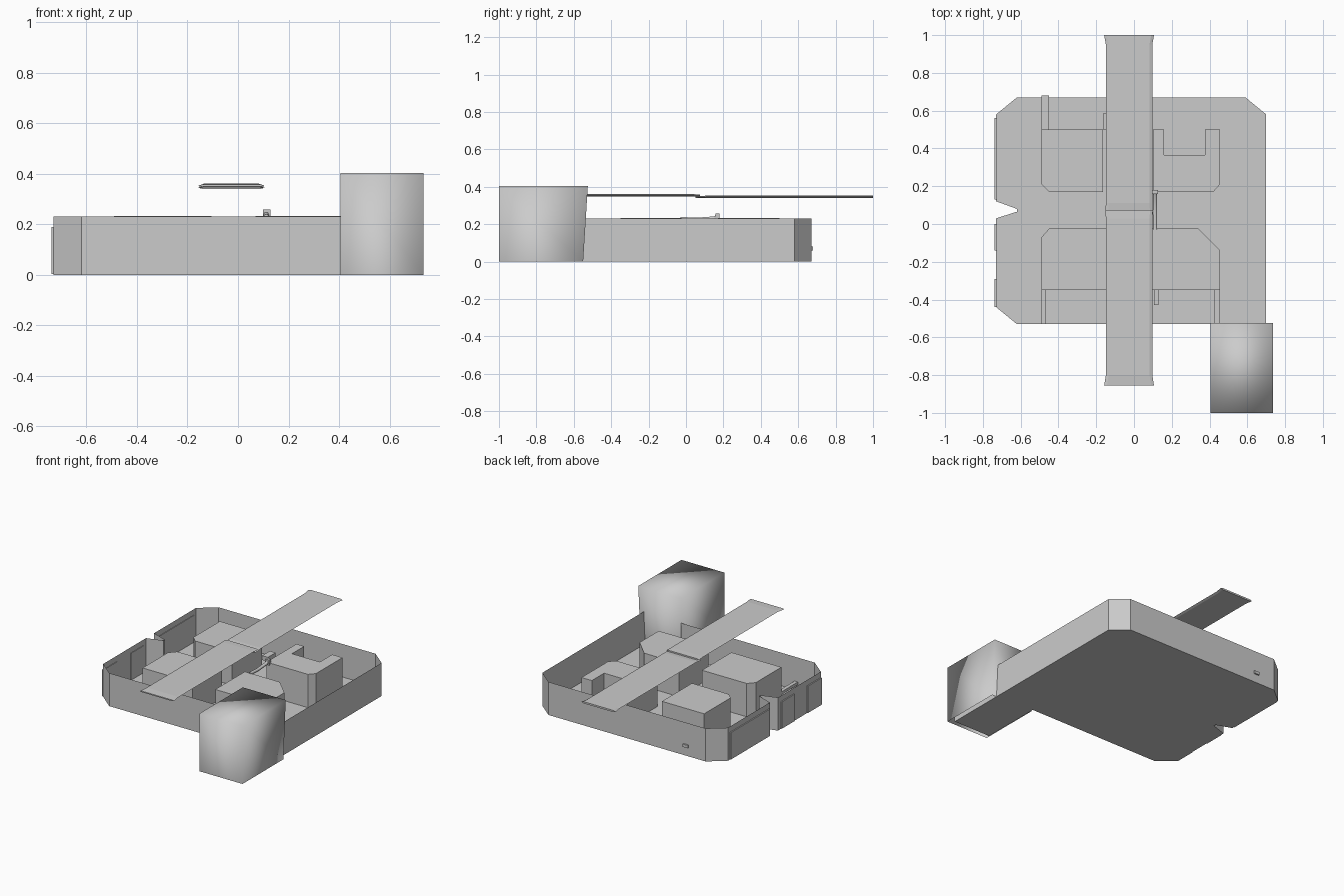
import bpy
import bmesh

cube = bpy.data.objects.get("Cube")
if cube:
    bpy.data.objects.remove(cube, do_unlink=True)

grey = bpy.data.materials.new("plain grey")
grey.use_nodes = True
GREY = (0.6, 0.6, 0.6, 1)
grey.diffuse_color = GREY
grey.node_tree.nodes["Principled BSDF"].inputs["Base Color"].default_value = GREY


def finish(name, bm, smooth=False):
    mesh = bpy.data.meshes.new(name)
    bm.to_mesh(mesh)
    bm.free()
    mesh.materials.append(grey)
    for p in mesh.polygons:
        p.use_smooth = smooth
    obj = bpy.data.objects.new(name, mesh)
    bpy.context.collection.objects.link(obj)
    return obj


def prism(name, outline, z0, z1, bottom=True, top=True):
    """Extrude a flat outline upwards, with optional end caps."""
    bm = bmesh.new()
    low = [bm.verts.new((x, y, z0)) for x, y in outline]
    high = [bm.verts.new((x, y, z1)) for x, y in outline]
    for i in range(len(outline)):
        j = (i + 1) % len(outline)
        bm.faces.new((low[i], low[j], high[j], high[i]))
    if bottom:
        bm.faces.new(low[::-1])
    if top:
        bm.faces.new(high)
    bmesh.ops.recalc_face_normals(bm, faces=bm.faces)
    return finish(name, bm)


def box(name, x0, x1, y0, y1, z0, z1):
    return prism(name, [(x0, y0), (x1, y0), (x1, y1), (x0, y1)], z0, z1)


# Open tray: floor and thin outer wall with a notch and a corner extension
prism("outer_wall_and_floor", [
    (-0.62, -0.53), (0.41, -0.53), (0.41, -0.97), (0.70, -0.97),
    (0.70, 0.58), (0.59, 0.67), (-0.62, 0.67), (-0.73, 0.58),
    (-0.73, 0.12), (-0.62, 0.08), (-0.62, 0.065), (-0.73, 0.03),
    (-0.73, -0.44)], 0.0, 0.23, top=False)

# Shallow panels on the notched wall
for name, y0, y1 in (("rear_wall_panel", 0.13, 0.56),
                     ("middle_wall_panel", -0.14, 0.0),
                     ("front_wall_panel", -0.44, -0.29)):
    box(name, -0.738, -0.726, y0, y1, 0.003, 0.19)

# Four inner blocks separated by crossing passages
TOP = 0.232
prism("rear_right_block", [
    (-0.49, 0.50), (-0.49, 0.21), (-0.45, 0.17), (-0.165, 0.17),
    (-0.165, 0.50)], 0.0, TOP)
prism("rear_left_block", [
    (0.10, 0.17), (0.42, 0.17), (0.455, 0.21), (0.455, 0.50),
    (0.375, 0.50), (0.375, 0.365), (0.16, 0.365), (0.16, 0.50),
    (0.10, 0.50)], 0.0, TOP)
prism("front_right_block", [
    (-0.49, -0.35), (-0.105, -0.35), (-0.105, -0.025), (-0.45, -0.025),
    (-0.49, -0.07)], 0.0, TOP)
prism("front_left_block", [
    (0.07, -0.35), (0.455, -0.35), (0.455, -0.14), (0.34, -0.025),
    (0.07, -0.025)], 0.0, TOP)

# Low bars joining the blocks to the outer wall
box("rear_bar", -0.49, -0.45, 0.50, 0.68, 0.06, 0.08)
box("rear_short_bar", -0.165, -0.12, 0.50, 0.585, 0.05, 0.08)
box("front_right_bar", -0.49, -0.465, -0.53, -0.35, 0.04, 0.06)
box("front_left_bar", 0.425, 0.455, -0.53, -0.35, 0.04, 0.06)
box("front_small_bar", 0.105, 0.13, -0.43, -0.35, 0.04, 0.06)

# Small pipe across the passage, with an upright end
path = [(0.112, -0.03, 0.23), (0.112, 0.05, 0.225),
        (0.112, 0.15, 0.232), (0.112, 0.175, 0.245)]
curve = bpy.data.curves.new("passage_pipe", "CURVE")
curve.dimensions = "3D"
curve.bevel_depth = 0.011
curve.bevel_resolution = 1
curve.use_fill_caps = True
spline = curve.splines.new("POLY")
spline.points.add(len(path) - 1)
for point, co in zip(spline.points, path):
    point.co = (*co, 1)
curve.materials.append(grey)
bpy.context.collection.objects.link(bpy.data.objects.new("passage_pipe", curve))
box("pipe_end", 0.098, 0.128, 0.158, 0.18, 0.22, 0.258)


def plank(name, sections):
    """Loft a six-sided flat section along y; rows are y, half width, z, half thickness."""
    bm = bmesh.new()
    rings = []
    for y, w, z, t in sections:
        ring = [(-w, 0), (0.015 - w, -t), (w - 0.015, -t),
                (w, 0), (w - 0.015, t), (0.015 - w, t)]
        rings.append([bm.verts.new((x - 0.026, y, z + dz)) for x, dz in ring])
    for a, b in zip(rings, rings[1:]):
        for i in range(6):
            j = (i + 1) % 6
            bm.faces.new((a[i], a[j], b[j], b[i]))
    bm.faces.new(rings[0][::-1])
    bm.faces.new(rings[-1])
    bmesh.ops.recalc_face_normals(bm, faces=bm.faces)
    finish(name, bm)


# Two long overhead planks meeting end to end
plank("front_plank", [(-0.855, 0.132, 0.353, 0.004), (-0.80, 0.123, 0.355, 0.006),
                      (0.03, 0.123, 0.355, 0.006), (0.075, 0.126, 0.354, 0.005)])
plank("rear_plank", [(0.05, 0.126, 0.343, 0.004), (0.11, 0.123, 0.347, 0.006),
                     (0.95, 0.123, 0.347, 0.006), (1.0, 0.132, 0.347, 0.006)])

# Corner tower: soft shaded open-bottomed hood, leaning slightly at the back
bm = bmesh.new()
bmesh.ops.create_cube(bm, size=1)
for v in bm.verts:
    high = v.co.z > 0
    back = -0.525 if high else -0.55
    v.co = (0.735 if v.co.x > 0 else 0.405,
            back if v.co.y > 0 else -1.0,
            0.403 if high else 0.0)
base = [f for f in bm.faces if f.normal.z < -0.5]
bmesh.ops.delete(bm, geom=base, context="FACES_ONLY")
finish("corner_tower", bm, smooth=True)
